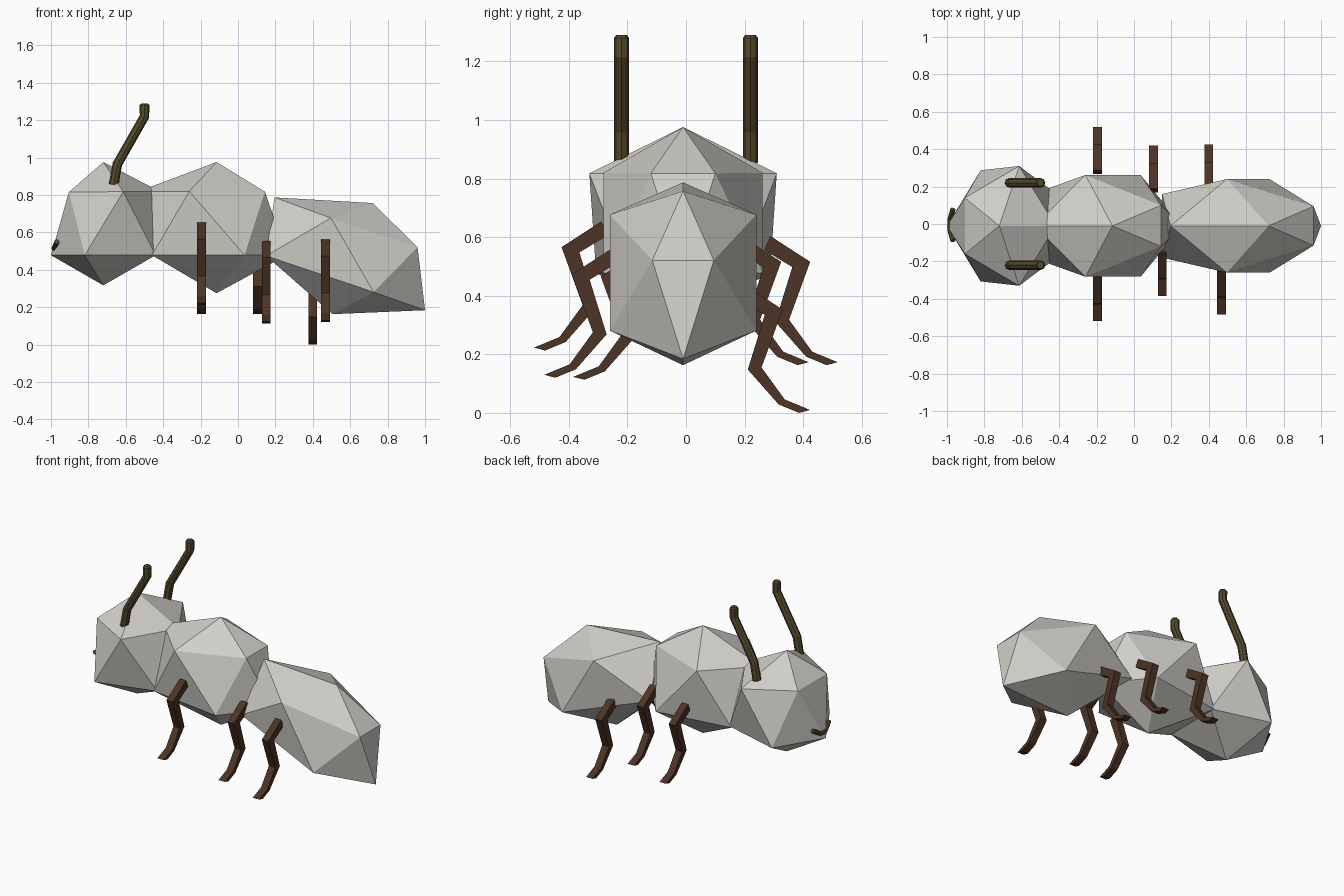
import bpy
import bmesh
from mathutils import Vector

if "Cube" in bpy.data.objects:
    bpy.data.objects.remove(bpy.data.objects["Cube"], do_unlink=True)


def make_material(name, rgb):
    mat = bpy.data.materials.new(name)
    mat.use_nodes = True
    mat.diffuse_color = (*rgb, 1)
    shader = mat.node_tree.nodes["Principled BSDF"]
    shader.inputs["Base Color"].default_value = (*rgb, 1)
    shader.inputs["Roughness"].default_value = 0.9
    return mat


PALE_GREY = make_material("pale_grey", (0.63, 0.62, 0.58))
DARK_BROWN = make_material("dark_brown", (0.072, 0.034, 0.018))
OLIVE_BROWN = make_material("olive_brown", (0.09, 0.07, 0.025))


def finish_mesh(bm, name, mat):
    bmesh.ops.recalc_face_normals(bm, faces=bm.faces)
    mesh = bpy.data.meshes.new(name)
    bm.to_mesh(mesh)
    bm.free()
    mesh.materials.append(mat)
    obj = bpy.data.objects.new(name, mesh)
    bpy.context.collection.objects.link(obj)
    return obj


BODY_Y = -0.01


def body_segment(name, top, bottom, upper, lower):
    """Stretched icosahedron: poles as (x, z), rings as mirrored (x, y, z)
    triples; upper starts at its single point, lower ends at its single point."""
    bm = bmesh.new()

    def vert(x, y, z):
        return bm.verts.new((x, y + BODY_Y, z))

    def mirrored(points):
        return [vert(x, -y, z) for x, y, z in points]

    single, side, pair = upper
    ring_up = [vert(*p) for p in (single, side, pair)] + mirrored((pair, side))
    near, flank, end = lower
    ring_low = [vert(*p) for p in (near, flank, end)] + mirrored((flank, near))
    pole_up = vert(top[0], 0, top[1])
    pole_low = vert(bottom[0], 0, bottom[1])
    for i in range(5):
        j = (i + 1) % 5
        bm.faces.new((pole_up, ring_up[i], ring_up[j]))
        bm.faces.new((pole_low, ring_low[j], ring_low[i]))
        bm.faces.new((ring_up[i], ring_low[i], ring_up[j]))
        bm.faces.new((ring_up[j], ring_low[i], ring_low[j]))
    return finish_mesh(bm, name, PALE_GREY)


# Three faceted body segments
body_segment("head", (-0.72, 0.976), (-0.72, 0.317),
             [(-0.42, 0, 0.82), (-0.614, 0.32, 0.818), (-0.904, 0.15, 0.816)],
             [(-0.44, 0.19, 0.478), (-0.82, 0.297, 0.478), (-1, 0, 0.478)])
body_segment("thorax", (-0.115, 0.976), (-0.115, 0.275),
             [(-0.53, 0, 0.82), (-0.26, 0.272, 0.82), (0.144, 0.11, 0.818)],
             [(-0.46, 0.2, 0.478), (0.035, 0.272, 0.478), (0.26, 0, 0.478)])
body_segment("abdomen", (0.72, 0.757), (0.505, 0.163),
             [(0.195, 0, 0.787), (0.497, 0.25, 0.677), (0.96, 0.105, 0.521)],
             [(0.15, 0.17, 0.475), (0.725, 0.25, 0.281), (1, 0, 0.184)])

# Legs: outer and inner edge in (outward, up), measured from the foot tip
OUTER = [(0.019, 0.005), (-0.068, 0.041), (-0.147, 0.15), (-0.075, 0.348), (-0.211, 0.436)]
INNER = [(-0.019, -0.005), (-0.089, 0.024), (-0.194, 0.143), (-0.136, 0.33), (-0.232, 0.388)]


def leg(name, x, side, reach, height, half=0.023):
    bm = bmesh.new()
    rings = []
    for a, b in zip(OUTER, INNER):
        corners = ((a, -half), (a, half), (b, half), (b, -half))
        rings.append([bm.verts.new((x + dx, side * (reach + p[0]), height + p[1]))
                      for p, dx in corners])
    for r, s in zip(rings, rings[1:]):
        for i in range(4):
            j = (i + 1) % 4
            bm.faces.new((r[i], r[j], s[j], s[i]))
    bm.faces.new(rings[0])
    bm.faces.new(rings[-1])
    finish_mesh(bm, name, DARK_BROWN)


for name, x, side, reach, height in (
        ("back_leg_by_head", -0.195, 1, 0.499, 0.168),
        ("back_leg_middle", 0.104, 1, 0.4, 0.168),
        ("back_leg_by_abdomen", 0.4, 1, 0.405, 0.005),
        ("front_leg_by_head", -0.195, -1, 0.5, 0.218),
        ("front_leg_middle", 0.152, -1, 0.366, 0.118),
        ("front_leg_by_abdomen", 0.468, -1, 0.465, 0.125)):
    leg(name, x, side, reach, height)


def tube(name, points, radius, tip=1.0):
    """Eight-sided flat-shaded tube along a path, narrowed at its last point."""
    curve = bpy.data.curves.new(name, "CURVE")
    curve.dimensions = "3D"
    curve.bevel_depth = radius
    curve.bevel_resolution = 2
    curve.use_fill_caps = True
    spline = curve.splines.new("POLY")
    spline.points.add(len(points) - 1)
    for point, co in zip(spline.points, points):
        point.co = (*Vector(co), 1)
    spline.points[-1].radius = tip
    spline.use_smooth = False
    curve.materials.append(OLIVE_BROWN)
    obj = bpy.data.objects.new(name, curve)
    bpy.context.collection.objects.link(obj)


# Antennae, bent near base and tip
for name, y in (("back_antenna", 0.22), ("front_antenna", -0.22)):
    path = [(-0.665, 0.855), (-0.645, 0.965), (-0.5, 1.22), (-0.5, 1.28), (-0.5, 1.29)]
    tube(name, [(x, y, z) for x, z in path], 0.026, 0.7)

# Mouth bar wrapped around the front of the head
tube("mouth", [(-0.968, 0.08, 0.55), (-0.984, 0.02, 0.515),
               (-0.984, -0.03, 0.515), (-0.968, -0.09, 0.55)], 0.014)
